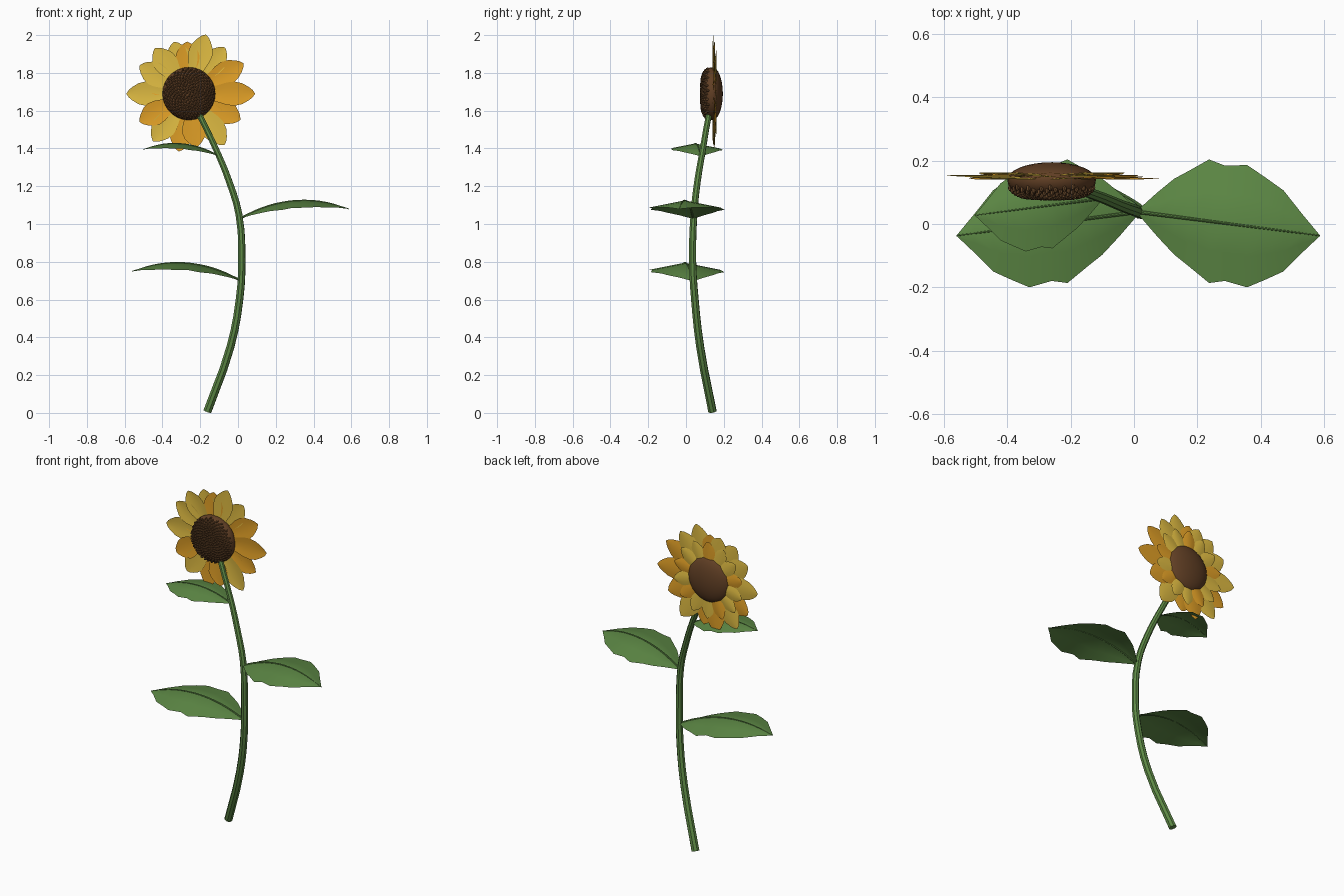
import bpy, bmesh, math
from mathutils import Vector, Matrix

cube = bpy.data.objects.get("Cube")
if cube:
    bpy.data.objects.remove(cube, do_unlink=True)


def material(name, rgb):
    m = bpy.data.materials.new(name)
    m.use_nodes = True
    m.diffuse_color = (*rgb, 1)
    m.node_tree.nodes["Principled BSDF"].inputs["Base Color"].default_value = (*rgb, 1)
    return m


GREEN = material("leaf green", (0.11, 0.25, 0.06))
YELLOW = material("petal yellow", (0.74, 0.50, 0.055))
ORANGE = material("petal orange", (0.75, 0.35, 0.02))
BROWN = material("disc brown", (0.12, 0.05, 0.018))
SEED = material("seed brown", (0.15, 0.07, 0.025))


def smooth(obj, angle=40):
    bpy.ops.object.select_all(action='DESELECT')
    obj.select_set(True)
    bpy.context.view_layer.objects.active = obj
    bpy.ops.object.shade_smooth_by_angle(angle=math.radians(angle))


def finish(name, bm, mats):
    mesh = bpy.data.meshes.new(name)
    bm.to_mesh(mesh)
    bm.free()
    obj = bpy.data.objects.new(name, mesh)
    bpy.context.collection.objects.link(obj)
    for m in mats:
        mesh.materials.append(m)
    smooth(obj)
    return obj


def sheet(bm, rows, mat=0):
    """Skin a grid of points with quads."""
    grid = [[bm.verts.new(p) for p in row] for row in rows]
    for a, b in zip(grid, grid[1:]):
        for i in range(len(a) - 1):
            bm.faces.new((a[i], b[i], b[i + 1], a[i + 1])).material_index = mat


def tube(name, points, radii, mat):
    """Tapered round tube through the points."""
    cu = bpy.data.curves.new(name, 'CURVE')
    cu.dimensions = '3D'
    cu.bevel_depth = 1
    cu.bevel_resolution = 2
    cu.resolution_u = 3
    cu.use_fill_caps = True
    sp = cu.splines.new('BEZIER')
    sp.bezier_points.add(len(points) - 1)
    for bp, p, r in zip(sp.bezier_points, points, radii):
        bp.co, bp.radius = p, r
        bp.handle_left_type = bp.handle_right_type = 'AUTO'
    cu.materials.append(mat)
    obj = bpy.data.objects.new(name, cu)
    bpy.context.collection.objects.link(obj)
    bpy.ops.object.select_all(action='DESELECT')
    obj.select_set(True)
    bpy.context.view_layer.objects.active = obj
    bpy.ops.object.convert(target='MESH')
    smooth(bpy.context.view_layer.objects.active)


# Curved stem
path = [(-0.162, 0.14, 0.008), (-0.04, 0.075, 0.35), (0.008, 0.047, 0.6),
        (0.02, 0.035, 0.8), (0.005, 0.042, 1.05), (-0.045, 0.06, 1.22),
        (-0.105, 0.085, 1.37), (-0.20, 0.12, 1.57), (-0.215, 0.128, 1.6)]
tube("stem", path, [0.023 - 0.001 * i for i in range(len(path))], GREEN)

# Arched leaves with a wavy edge: distance along the leaf, half width
OUTLINE = [(0, 0.006), (0.06, 0.068), (0.115, 0.12), (0.16, 0.15), (0.225, 0.195),
           (0.275, 0.182), (0.345, 0.193), (0.40, 0.163), (0.46, 0.128),
           (0.52, 0.06), (0.575, 0.001)]


def leaf(name, base, side, scale):
    def place(x, y, z):
        return Vector(base) + Vector((side * x, y, z)) * scale

    def rib(x):
        return -0.13 * x, 0.559 * x - 0.822 * x * x

    rows = []
    for x, w in OUTLINE:
        y, z = rib(x)
        rows.append([place(x, y + s * w, z - 0.2 * w * abs(s))
                     for s in (-1, -0.5, 0, 0.5, 1)])
    bm = bmesh.new()
    sheet(bm, rows)
    if side < 0:
        bmesh.ops.reverse_faces(bm, faces=bm.faces)
    finish(name, bm, [GREEN])
    vein = [place(x, *rib(x)) for x, w in OUTLINE[::2]]
    tube(name + "_vein", vein, [(0.006 - 0.0008 * i) * scale for i in range(len(vein))], GREEN)


leaf("left_leaf", (0.012, 0.038, 1.03), 1, 1)
leaf("lower_right_leaf", (0.015, 0.038, 0.70), -1, 1)
leaf("upper_right_leaf", (-0.10, 0.08, 1.36), -1, 0.7)

# Flower head
CENTRE = Vector((-0.26, 0.14, 1.69))
PETAL = [(0, 0.4), (0.25, 0.68), (0.45, 0.93), (0.6, 1), (0.75, 0.86),
         (0.88, 0.55), (0.95, 0.32), (1, 0.03)]


def petal(bm, degrees, reach, half, depth, mat):
    a = math.radians(degrees)
    out = Vector((math.cos(a), 0, math.sin(a)))
    across = Vector((-math.sin(a), 0, math.cos(a)))
    rows = []
    for t, w in PETAL:
        r = 0.08 + (reach - 0.08) * t
        rows.append([CENTRE + out * r + across * (half * w * s)
                     + Vector((0, depth - 0.006 * s * s * w, 0))
                     for s in (-1, -0.5, 0, 0.5, 1)])
    sheet(bm, rows, mat)


# Large petals: direction, reach, colour index
LARGE = [(0, .35, 1), (29, .33, 1), (52, .31, 0), (74, .325, 0), (92, .275, 1),
         (106, .285, 0), (127, .30, 0), (150, .30, 0), (180, .33, 0), (210, .30, 1),
         (233, .315, 0), (260, .31, 1), (278, .285, 1), (305, .33, 0), (333, .305, 1)]
bm = bmesh.new()
for i, (ang, reach, mat) in enumerate(LARGE):
    petal(bm, ang, reach, 0.064, 0.006 + 0.004 * (i % 3), mat)
finish("large_petals", bm, [YELLOW, ORANGE])

# Small petals behind the large ones
bm = bmesh.new()
for i in range(14):
    petal(bm, i * 360 / 14 + 14, 0.235, 0.042, 0.019 + 0.003 * (i % 2), int(i % 3 == 0))
finish("small_petals", bm, [YELLOW, ORANGE])

# Disc: flattened front, domed back
RADIUS, DEPTH = 0.14, 0.055


def front_depth(r):
    return -DEPTH * math.sqrt(max(0, 1 - (r / RADIUS) ** 4))


bm = bmesh.new()
bmesh.ops.create_uvsphere(bm, u_segments=28, v_segments=16, radius=RADIUS,
                          matrix=Matrix.Rotation(math.pi / 2, 4, 'X'))
for v in bm.verts:
    if v.co.y < -0.001:
        v.co.y = front_depth(math.hypot(v.co.x, v.co.z))
    else:
        v.co.y *= DEPTH / RADIUS
    v.co += CENTRE
finish("flower_disc", bm, [BROWN])

# Seeds in a spiral over the front of the disc
bm = bmesh.new()
count = 260
for i in range(count):
    r = 0.134 * math.sqrt((i + 0.5) / count)
    a = i * math.pi * (3 - math.sqrt(5))
    spot = CENTRE + Vector((r * math.cos(a), front_depth(r), r * math.sin(a)))
    bmesh.ops.create_icosphere(bm, subdivisions=1, radius=1,
                               matrix=Matrix.Translation(spot)
                               @ Matrix.Diagonal((0.007, 0.012, 0.007, 1)))
finish("seeds", bm, [SEED])
